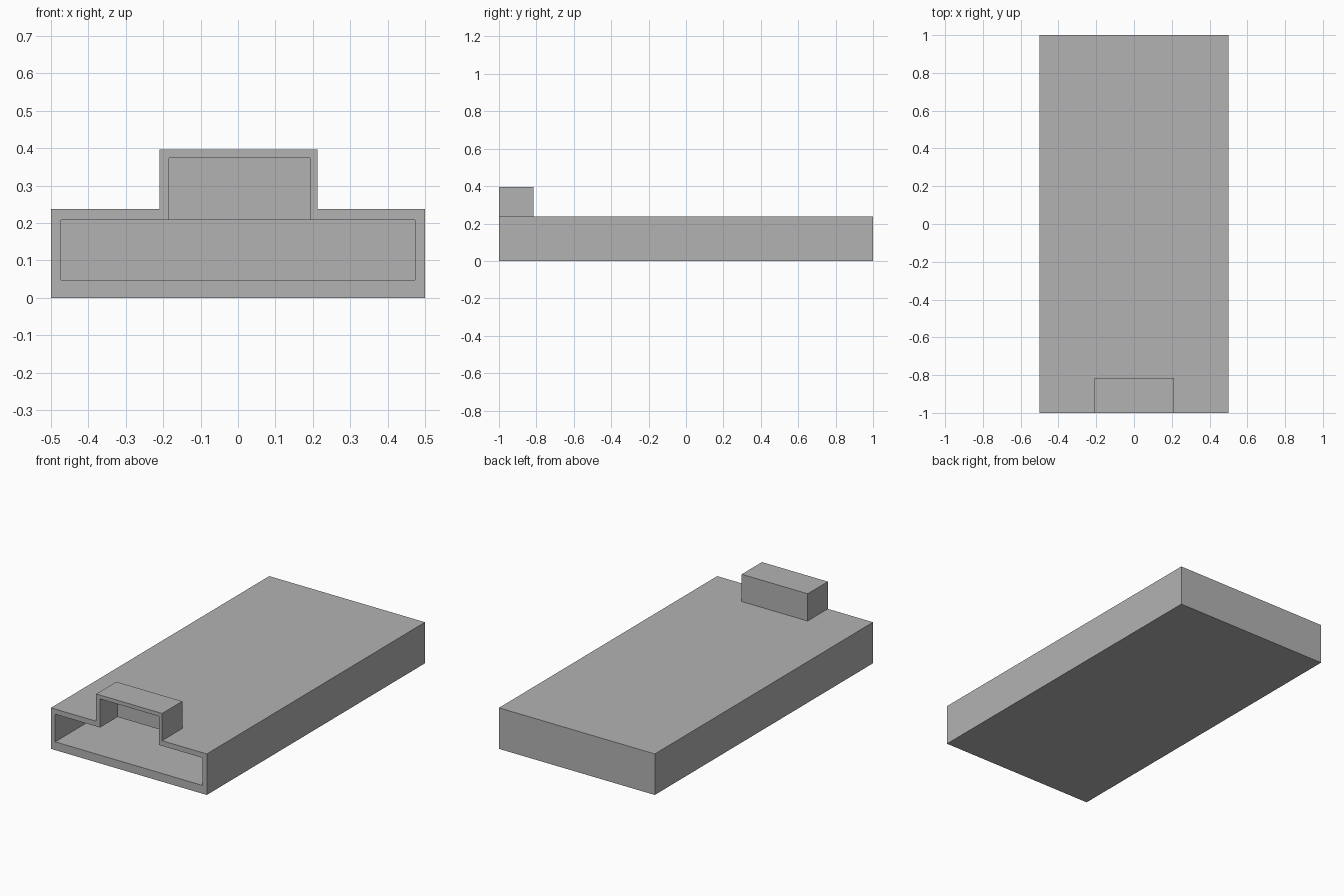
import bpy
from mathutils import Vector

cube = bpy.data.objects.get("Cube")
if cube:
    bpy.data.objects.remove(cube, do_unlink=True)

grey = bpy.data.materials.new("plain_grey")
grey.use_nodes = True
colour = (0.45, 0.45, 0.45, 1)
grey.diffuse_color = colour
grey.node_tree.nodes["Principled BSDF"].inputs["Base Color"].default_value = colour


def box(name, low, high):
    """Box between two opposite corners."""
    low, high = Vector(low), Vector(high)
    bpy.ops.mesh.primitive_cube_add(size=1, location=(low + high) / 2)
    obj = bpy.context.object
    obj.name = name
    obj.scale = high - low
    bpy.ops.object.transform_apply(location=True, rotation=False, scale=True)
    obj.data.materials.append(grey)
    return obj


def combine(target, other, operation):
    """Apply a boolean and discard the helper."""
    mod = target.modifiers.new(operation.lower(), "BOOLEAN")
    mod.operation, mod.solver, mod.object = operation, "EXACT", other
    bpy.context.view_layer.objects.active = target
    bpy.ops.object.modifier_apply(modifier=mod.name)
    bpy.data.objects.remove(other, do_unlink=True)


# Long flat shell with a raised block at the front of its top
shell = box("hollow_shell", (-0.5, -1, 0), (0.5, 1, 0.238))
raised_block = box("raised_block", (-0.21, -1, 0.1), (0.213, -0.815, 0.396))
combine(shell, raised_block, "UNION")

# Main cavity and raised pocket, both open at the front
main_cavity = box("main_cavity", (-0.473, -1.1, 0.048), (0.473, 0.97, 0.208))
combine(shell, main_cavity, "DIFFERENCE")
raised_pocket = box("raised_pocket", (-0.185, -1.1, 0.1), (0.192, -0.84, 0.374))
combine(shell, raised_pocket, "DIFFERENCE")
